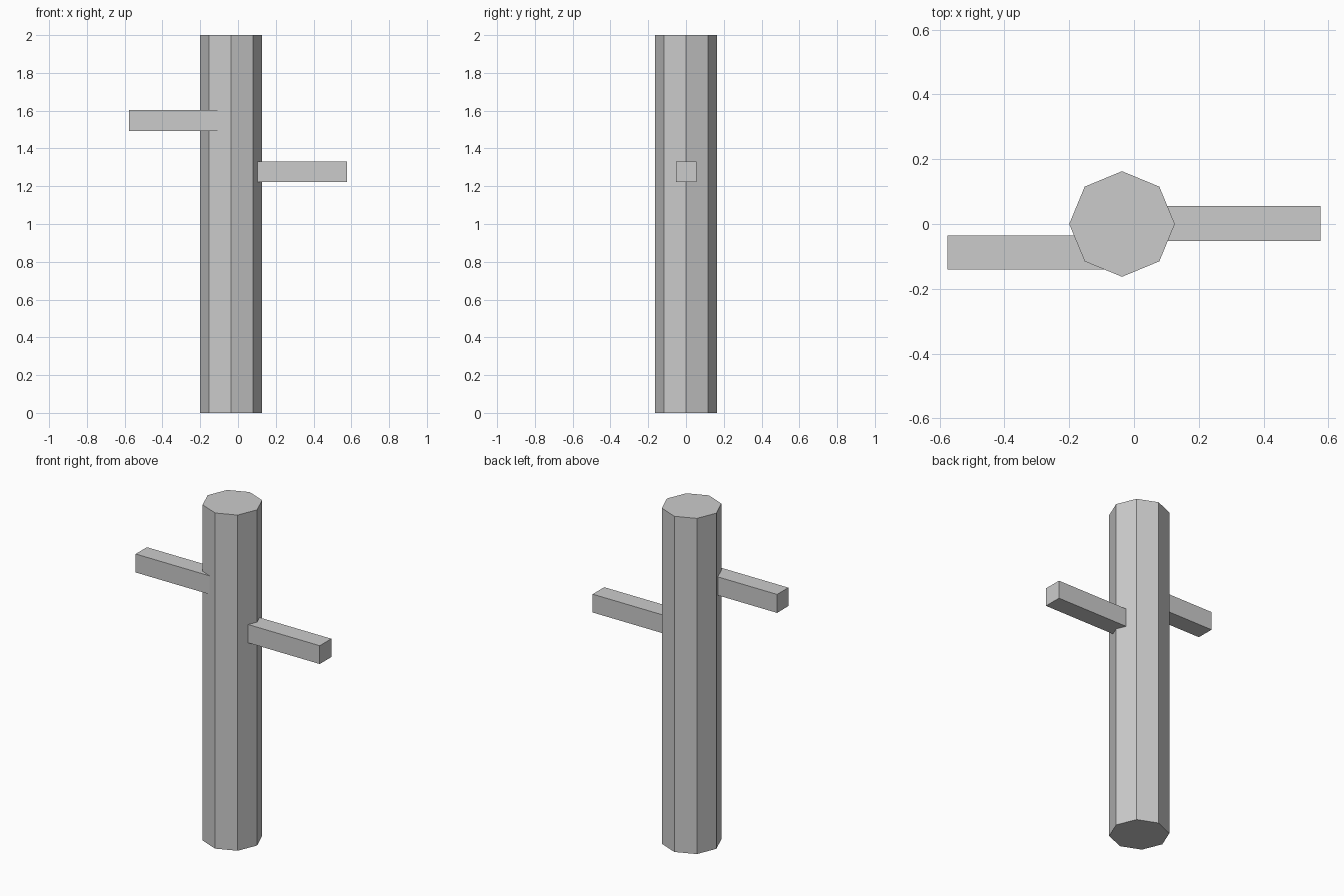
import bpy

if "Cube" in bpy.data.objects:
    bpy.data.objects.remove(bpy.data.objects["Cube"])

TRUNK_X, TRUNK_R, HEIGHT = -0.037, 0.163, 2.0


def box(name, lo, hi):
    center = [(a + b) / 2 for a, b in zip(lo, hi)]
    bpy.ops.mesh.primitive_cube_add(size=1, location=center)
    ob = bpy.context.object
    ob.name = name
    ob.scale = [b - a for a, b in zip(lo, hi)]
    bpy.ops.object.transform_apply(location=False, rotation=False, scale=True)
    return ob


# Eight-sided trunk, corners on the x and y axes
bpy.ops.mesh.primitive_cylinder_add(vertices=8, radius=TRUNK_R, depth=HEIGHT,
                                    location=(TRUNK_X, 0, HEIGHT / 2))
bpy.context.object.name = "trunk"

# Square branches, rooted inside the trunk
box("left_branch", (-0.576, -0.141, 1.493), (-0.06, -0.035, 1.603))
box("right_branch", (0.06, -0.053, 1.222), (0.576, 0.056, 1.331))
